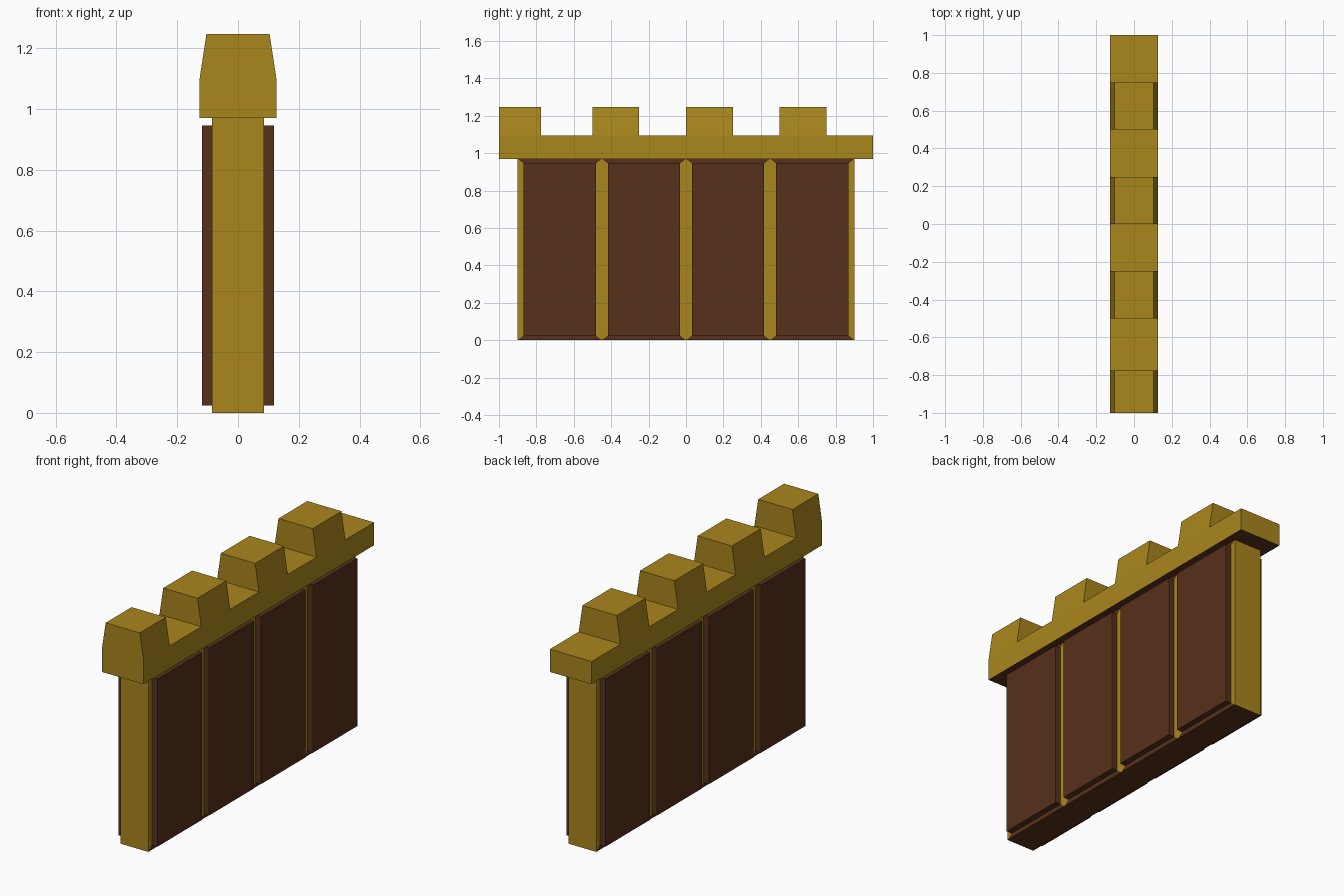
import bpy, bmesh

if "Cube" in bpy.data.objects:
    bpy.data.objects.remove(bpy.data.objects["Cube"])


def material(name, color):
    m = bpy.data.materials.new(name)
    m.diffuse_color = color
    m.use_nodes = True
    m.node_tree.nodes["Principled BSDF"].inputs["Base Color"].default_value = m.diffuse_color
    return m


GOLD = material("gold_stone", (0.40, 0.24, 0.012, 1))
BROWN = material("brown_wood", (0.095, 0.03, 0.011, 1))


def segmented_beam(bm, half_x, y_cuts, z0, z1):
    """Closed box along y, split into bays at y_cuts."""
    rings = [[bm.verts.new((x, y, z)) for x, z in
              ((-half_x, z0), (half_x, z0), (half_x, z1), (-half_x, z1))]
             for y in y_cuts]
    for a, b in zip(rings, rings[1:]):
        for i in range(4):
            j = (i + 1) % 4
            bm.faces.new((a[i], a[j], b[j], b[i]))
    bm.faces.new(rings[0])
    bm.faces.new(rings[-1])
    bmesh.ops.recalc_face_normals(bm, faces=bm.faces)
    bm.normal_update()


def finish(bm, name):
    bmesh.ops.recalc_face_normals(bm, faces=bm.faces)
    mesh = bpy.data.meshes.new(name)
    bm.to_mesh(mesh)
    bm.free()
    mesh.materials.append(GOLD)
    mesh.materials.append(BROWN)
    obj = bpy.data.objects.new(name, mesh)
    bpy.context.collection.objects.link(obj)
    return obj


# Wall body: four bays, each with a raised brown panel on both sides
TOP = 0.97
bm = bmesh.new()
segmented_beam(bm, 0.085, (-0.9, -0.45, 0, 0.45, 0.9), 0, TOP)
for f in bm.faces:
    f.material_index = int(f.normal.z < -0.5)
panels = [f for f in bm.faces if abs(f.normal.x) > 0.5]
borders = bmesh.ops.inset_individual(bm, faces=panels, thickness=0.045)["faces"]
for f in panels:
    f.material_index = 1
    for v in f.verts:
        v.co.z = 0.025 if v.co.z < TOP / 2 else 0.945
# Sill and lintel borders are brown, the posts stay gold
for f in borders:
    if f not in panels:
        z = f.calc_center_median().z
        f.material_index = int(z < 0.1 or z > 0.9)
for f in bmesh.ops.extrude_discrete_faces(bm, faces=panels)["faces"]:
    out = 0.118 if f.calc_center_median().x > 0 else -0.118
    for v in f.verts:
        v.co.x = out
        for side in v.link_faces:
            side.material_index = 1
finish(bm, "panelled_wall")

# Coping with tapered battlements on alternate segments
bm = bmesh.new()
segmented_beam(bm, 0.127, (-1, -0.775, -0.5, -0.25, 0, 0.25, 0.5, 0.75, 1), TOP, 1.095)
for f in bm.faces:
    f.material_index = int(f.normal.z < -0.5)
tops = sorted((f for f in bm.faces if f.normal.z > 0.5),
              key=lambda f: f.calc_center_median().y)
for f in bmesh.ops.extrude_discrete_faces(bm, faces=tops[::2])["faces"]:
    for v in f.verts:
        v.co.z = 1.246
        v.co.x *= 0.104 / 0.127
finish(bm, "battlement_coping")
